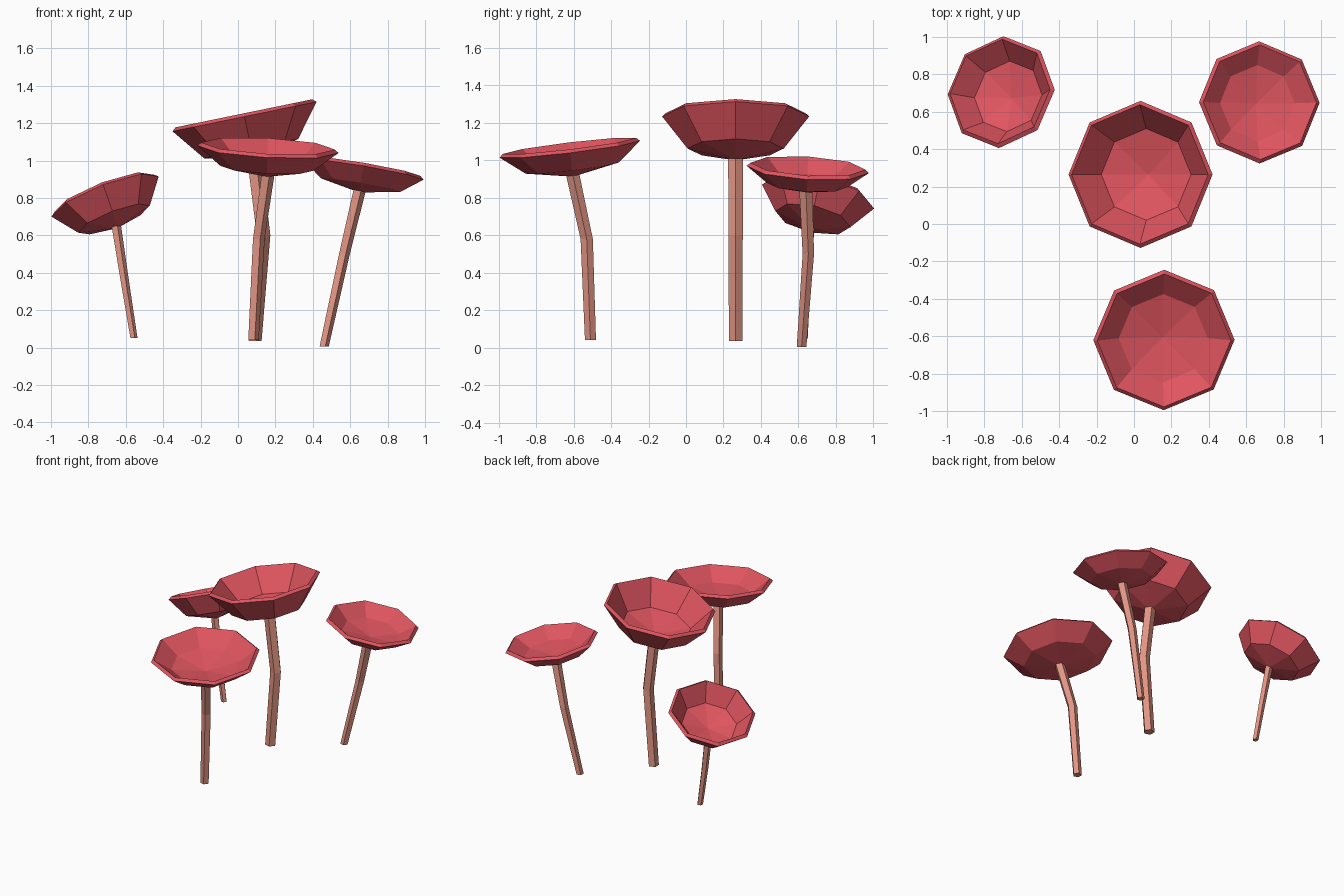
import bpy, bmesh, math
from mathutils import Vector

if "Cube" in bpy.data.objects:
    bpy.data.objects.remove(bpy.data.objects["Cube"])


def material(name, rgb):
    m = bpy.data.materials.new(name)
    m.diffuse_color = (*rgb, 1)
    m.use_nodes = True
    m.node_tree.nodes["Principled BSDF"].inputs["Base Color"].default_value = m.diffuse_color
    return m


RED = material("cap red", (0.74, 0.09, 0.115))
PINK = material("stem pink", (0.76, 0.30, 0.23))


def finish(name, bm, mat):
    bmesh.ops.recalc_face_normals(bm, faces=bm.faces)
    me = bpy.data.meshes.new(name)
    bm.to_mesh(me)
    bm.free()
    me.materials.append(mat)
    ob = bpy.data.objects.new(name, me)
    bpy.context.collection.objects.link(ob)
    return ob


def bridge(bm, a, b):
    n = len(a)
    for i in range(n):
        bm.faces.new((a[i], a[(i + 1) % n], b[(i + 1) % n], b[i]))


def fan(bm, centre, ring):
    for i in range(len(ring)):
        bm.faces.new((centre, ring[i], ring[(i + 1) % len(ring)]))


# Eight-sided hollow bowl cap, tilted so its axis follows the given normal
def cap(name, centre, normal, r, ring_r, ring_d, depth, lip=0.022):
    bm = bmesh.new()
    profile = [(ring_r, -ring_d), (r, 0), (r - 0.02, lip * 0.8),
               (ring_r - 0.012, -ring_d + 0.025)]
    rings = [[bm.verts.new((q * math.cos(k * math.pi / 4),
                            q * math.sin(k * math.pi / 4), z)) for k in range(8)]
             for q, z in profile]
    for a, b in zip(rings, rings[1:]):
        bridge(bm, a, b)
    fan(bm, bm.verts.new((0, 0, -depth)), rings[0])
    fan(bm, bm.verts.new((0, 0, -depth + 0.027)), rings[-1])
    ob = finish(name, bm, RED)
    ob.location = centre
    ob.rotation_mode = 'QUATERNION'
    ob.rotation_quaternion = Vector((0, 0, 1)).rotation_difference(Vector(normal))


# Five-sided bent stem through the path points
def stem(name, path, r0, r1):
    bm = bmesh.new()
    rings = []
    for i, p in enumerate(path):
        r = r0 + (r1 - r0) * i / (len(path) - 1)
        rings.append([bm.verts.new(Vector(p) + Vector((r * math.cos(k * math.tau / 5),
                                                       r * math.sin(k * math.tau / 5), 0)))
                      for k in range(5)])
    for a, b in zip(rings, rings[1:]):
        bridge(bm, a, b)
    bm.faces.new(rings[0])
    bm.faces.new(rings[-1])
    finish(name, bm, PINK)


# Middle mushroom
cap("middle_cap", (0.035, 0.265, 1.235), (-0.205, 0, 1), 0.393, 0.257, 0.175, 0.24)
stem("middle_stem", [(0.088, 0.265, 0.035), (0.133, 0.265, 0.60), (0.083, 0.265, 1.01)],
     0.038, 0.042)

# Front mushroom
cap("front_cap", (0.16, -0.62, 1.06), (0.053, -0.12, 1), 0.378, 0.25, 0.102, 0.148)
stem("front_stem", [(0.08, -0.51, 0.04), (0.108, -0.53, 0.58), (0.157, -0.605, 0.925)],
     0.031, 0.038)

# Right mushroom
cap("right_cap", (0.67, 0.65, 0.952), (0.17, 0.06, 1), 0.327, 0.215, 0.085, 0.125)
stem("right_stem", [(0.458, 0.617, 0.005), (0.566, 0.653, 0.50), (0.648, 0.64, 0.845)],
     0.027, 0.037)

# Left mushroom
cap("left_cap", (-0.71, 0.705, 0.807), (-0.386, 0.23, 1), 0.306, 0.205, 0.132, 0.185)
stem("left_stem", [(-0.558, 0.63, 0.05), (-0.605, 0.64, 0.34), (-0.653, 0.66, 0.65)],
     0.021, 0.028)
